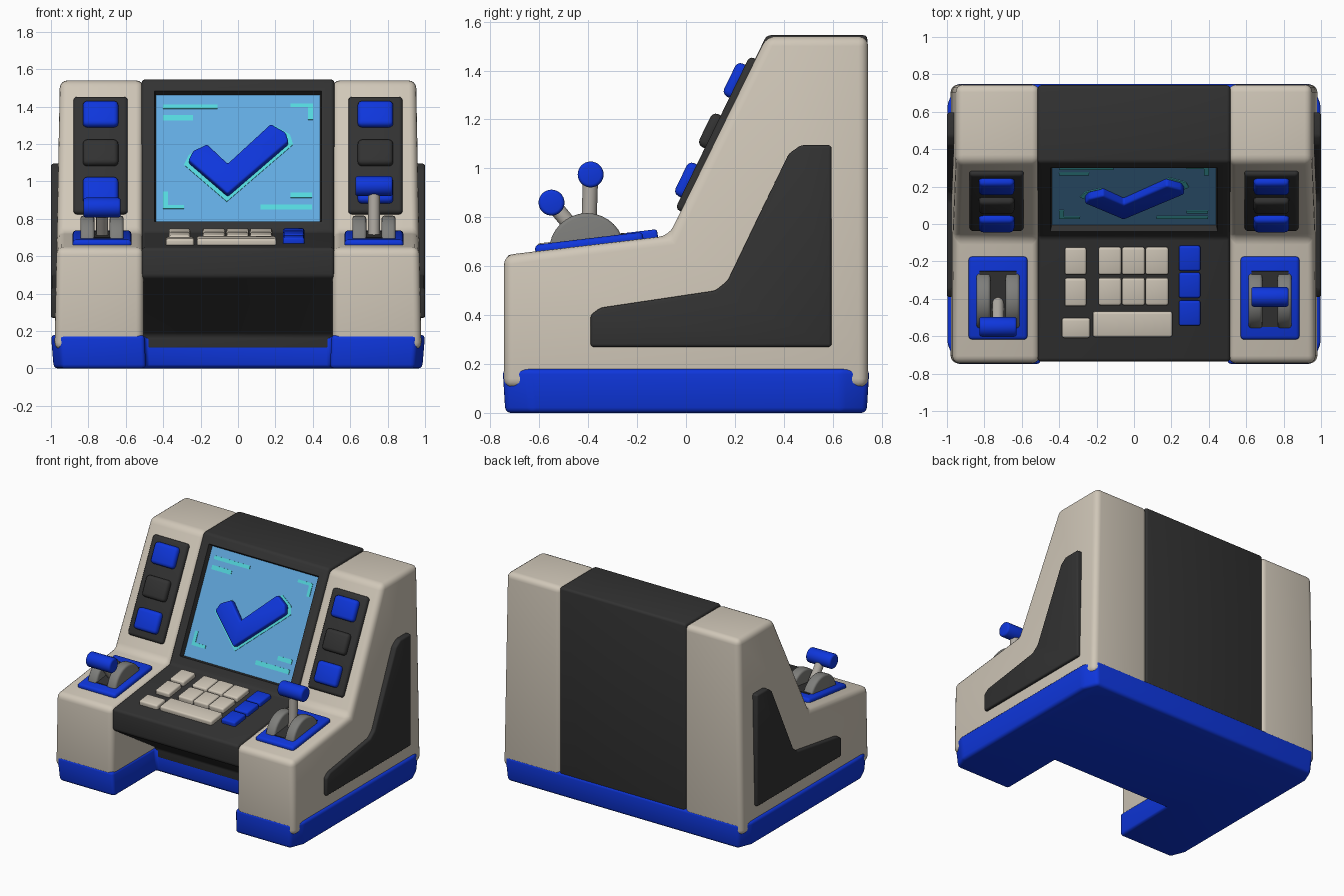
import bpy, bmesh, math
from mathutils import Matrix, Vector

if "Cube" in bpy.data.objects:
    bpy.data.objects.remove(bpy.data.objects["Cube"])


def material(name, rgb):
    m = bpy.data.materials.new(name)
    lin = [(c / 255 / 12.92) if c < 11 else ((c / 255 + 0.055) / 1.055) ** 2.4 for c in rgb]
    m.diffuse_color = (*lin, 1)
    m.use_nodes = True
    m.node_tree.nodes["Principled BSDF"].inputs["Base Color"].default_value = m.diffuse_color
    return m


BEIGE = material("warm beige", (208, 199, 184))
DARK = material("charcoal", (50, 50, 50))
BLUE = material("strong blue", (14, 54, 220))
SCREEN = material("screen blue", (98, 170, 224))
TEAL = material("screen teal", (84, 216, 222))
GREY = material("mid grey", (126, 126, 123))
LIGHT = material("light grey", (176, 171, 163))

# Working frames: side profile, sloped display face, keyboard shelf
SIDE = Matrix(((0, 0, 1, 0), (1, 0, 0, 0), (0, 1, 0, 0), (0, 0, 0, 1)))
CREASE = Matrix.Translation((0, -0.07, 0.725))
SLOPE = CREASE @ Matrix.Rotation(math.atan2(0.82, 0.40), 4, 'X')
SHELF = CREASE @ Matrix.Rotation(math.atan2(0.08, 0.665), 4, 'X')


def finish(name, bm, frame, mats):
    bmesh.ops.recalc_face_normals(bm, faces=bm.faces)
    bm.transform(frame)
    me = bpy.data.meshes.new(name)
    bm.to_mesh(me)
    bm.free()
    for m in mats:
        me.materials.append(m)
    ob = bpy.data.objects.new(name, me)
    bpy.context.collection.objects.link(ob)
    bpy.ops.object.select_all(action='DESELECT')
    ob.select_set(True)
    bpy.context.view_layer.objects.active = ob
    bpy.ops.object.shade_smooth_by_angle(angle=math.radians(40))
    return ob


def prism_mesh(pts, lo, hi, bevel=0, edit=None, seg=3):
    bm = bmesh.new()
    face = bm.faces.new([bm.verts.new((a, b, lo)) for a, b in pts])
    ext = bmesh.ops.extrude_face_region(bm, geom=[face])
    for v in ext["geom"]:
        if isinstance(v, bmesh.types.BMVert):
            v.co.z = hi
    if edit:
        for v in bm.verts:
            edit(v.co)
    bmesh.ops.recalc_face_normals(bm, faces=bm.faces)
    if bevel:
        bmesh.ops.bevel(bm, geom=bm.edges[:], offset=bevel, segments=seg, profile=0.5,
                        affect='EDGES', clamp_overlap=True)
    return bm


def prism(name, pts, lo, hi, mat, frame=Matrix(), bevel=0, edit=None, seg=3):
    return finish(name, prism_mesh(pts, lo, hi, bevel, edit, seg), frame, [mat])


def box(name, x0, x1, y0, y1, lo, hi, mat, frame, bevel=0):
    return prism(name, [(x0, y0), (x1, y0), (x1, y1), (x0, y1)], lo, hi, mat, frame, bevel)


def rod(name, p, q, r, mat, bevel=0):
    p, q = Vector(p), Vector(q)
    bm = bmesh.new()
    bmesh.ops.create_cone(bm, cap_ends=True, segments=32, radius1=r, radius2=r, depth=(q - p).length)
    if bevel:
        rim = [e for e in bm.edges if abs(e.verts[0].co.z - e.verts[1].co.z) < 1e-4]
        bmesh.ops.bevel(bm, geom=rim, offset=bevel, segments=3, profile=0.5, affect='EDGES')
    turn = (q - p).to_track_quat('Z', 'Y').to_matrix().to_4x4()
    return finish(name, bm, Matrix.Translation((p + q) / 2) @ turn, [mat])


# U-shaped blue base with a knee notch, narrowing slightly at the floor
half = [(0.5, -0.25), (0.5, -0.75), (0.955, -0.75), (1.0, -0.64), (1.0, 0.64), (0.955, 0.75)]


def taper_base(co):
    if co.z < 0.01:
        co.x *= 0.985
        co.y *= 0.985


prism("base", half + [(-x, y) for x, y in reversed(half)], 0, 0.18, BLUE,
      bevel=0.022, edit=taper_base)

# Dark centre console with an inset screen in its sloped face
bm = prism_mesh([(-0.735, 0.49), (-0.735, 0.645), (-0.07, 0.725), (0.33, 1.545), (0.742, 1.545),
                 (0.742, 0.1), (-0.25, 0.1), (-0.25, 0.18)], -0.515, 0.515, 0.018)
normal = Vector((-0.82, 0.40, 0)).normalized()
bm.normal_update()
face = max((f for f in bm.faces if f.normal.dot(normal) > 0.99), key=lambda f: f.calc_area())
bmesh.ops.inset_individual(bm, faces=[face], thickness=0.07, depth=0)
bmesh.ops.inset_individual(bm, faces=[face], thickness=0.012, depth=-0.035)
face.material_index = 1
finish("centre_console", bm, SIDE, [DARK, SCREEN])

# Tick symbol with a teal glow plate behind it
tick = [(-0.265, 0.43), (-0.24, 0.485), (-0.165, 0.525), (-0.055, 0.41), (0.175, 0.645),
        (0.255, 0.595), (0.27, 0.54), (-0.055, 0.229)]
prism("tick", tick, -0.04, 0.012, BLUE, SLOPE, bevel=0.012)
prism("tick_glow", [(x * 1.09, 0.41 + (y - 0.42) * 1.09) for x, y in tick],
      -0.037, -0.031, TEAL, SLOPE)

# Teal screen marks: x range, slope range
for i, (x0, x1, v0, v1) in enumerate([
        (-0.40, -0.11, 0.755, 0.78), (-0.40, -0.24, 0.685, 0.715),
        (0.28, 0.40, 0.765, 0.785), (0.375, 0.40, 0.69, 0.775),
        (-0.40, -0.375, 0.16, 0.26), (-0.39, -0.29, 0.16, 0.182),
        (0.28, 0.395, 0.225, 0.255), (0.12, 0.395, 0.155, 0.185)]):
    box(f"screen_mark_{i + 1}", x0, x1, v0, v1, -0.037, -0.031, TEAL, SLOPE)

# Keyboard: beige keys, space bar and blue side keys
keys = [(-0.37, -0.255, -0.27, -0.125), (-0.37, -0.255, -0.44, -0.29),
        (-0.385, -0.235, -0.61, -0.505), (-0.22, 0.205, -0.605, -0.47)]
for col in range(3):
    for y0 in (-0.27, -0.435):
        x0 = -0.19 + 0.126 * col
        keys.append((x0, x0 + 0.122, y0, y0 + 0.147))
keys = [(k, BEIGE) for k in keys] + [((0.24, 0.355, y, y + 0.135), BLUE)
                                     for y in (-0.25, -0.395, -0.545)]
for i, ((x0, x1, y0, y1), mat) in enumerate(keys):
    box(f"key_{i + 1}", x0, x1, y0 + 0.07, y1 + 0.07, -0.02, 0.032, mat, SHELF, 0.012)

pod = [(-0.745, 0.1), (-0.745, 0.645), (-0.07, 0.725), (0.33, 1.54), (0.745, 1.54), (0.745, 0.1)]
panel = [(-0.39, 0.27), (-0.39, 0.40), (-0.35, 0.43), (0.12, 0.5), (0.17, 0.54), (0.42, 1.06),
         (0.47, 1.095), (0.595, 1.095), (0.595, 0.27)]


def flare(co):
    if abs(co.z) > 0.9:
        co.z = math.copysign(0.983 - 0.02 * co.y, co.z)


for side, s in (("left", -1), ("right", 1)):
    # Beige side pod and its dark outer panel
    prism(side + "_pod", pod, s * 0.505, s * 0.97, BEIGE, SIDE, bevel=0.04, edit=flare, seg=4)
    prism(side + "_side_panel", panel, s * 0.9, s * 1.0, DARK, SIDE, bevel=0.012)

    # Sloped button strip
    c = s * 0.735
    box(side + "_button_strip", c - 0.145, c + 0.145, 0.11, 0.805, -0.02, 0.025, DARK, SLOPE, 0.02)
    for i, (v, mat) in enumerate(((0.237, BLUE), (0.46, DARK), (0.69, BLUE))):
        box(f"{side}_button_{i + 1}", c - 0.095, c + 0.095, v - 0.075, v + 0.075, 0, 0.06,
            mat, SLOPE, 0.024)

    # Lever: blue plate, dark slot, grey cheeks, stick and grip
    c = s * 0.727
    box(side + "_lever_plate", c - 0.157, c + 0.157, -0.55, -0.105, -0.02, 0.028, BLUE, SHELF, 0.018)
    box(side + "_lever_slot", c - 0.1, c + 0.1, -0.48, -0.18, 0, 0.033, DARK, SHELF)
    for i, d in enumerate((-0.078, 0.078)):
        rod(f"{side}_lever_cheek_{i + 1}", (c + d - 0.037, -0.405, 0.662),
            (c + d + 0.037, -0.405, 0.662), 0.155, GREY, 0.015)
    tip = (c, -0.39, 0.975) if s > 0 else (c, -0.55, 0.86)
    rod(side + "_lever_stick", (c, -0.40, 0.68), tip, 0.031, LIGHT)
    rod(side + "_lever_grip", (c - 0.1, *tip[1:]), (c + 0.1, *tip[1:]), 0.053, BLUE, 0.014)
